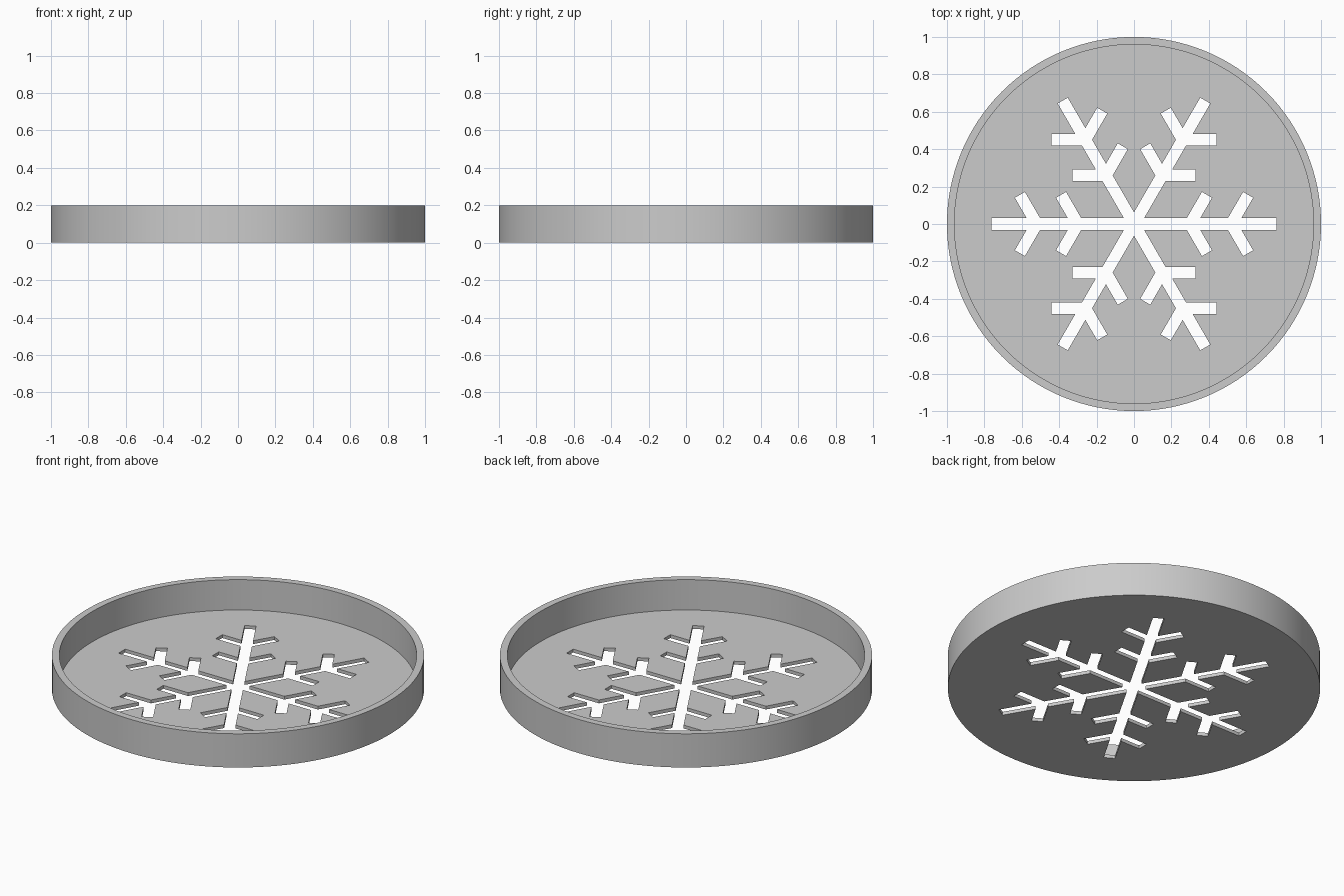
import bpy, bmesh, math
from mathutils import Matrix, Vector

if "Cube" in bpy.data.objects:
    bpy.data.objects.remove(bpy.data.objects["Cube"], do_unlink=True)

SEGMENTS = 128
HEIGHT, FLOOR, INNER = 0.2, 0.02, 0.96
ARM, HALF = 0.762, 0.031            # snowflake arm length and half width
BRANCHES, BRANCH = (0.3, 0.52), 0.18  # branch roots along an arm, branch length

grey = bpy.data.materials.new("grey")
grey.use_nodes = True
colour = (0.6, 0.6, 0.6, 1)
grey.diffuse_color = colour
grey.node_tree.nodes["Principled BSDF"].inputs["Base Color"].default_value = colour


def make_object(name, bm):
    bmesh.ops.recalc_face_normals(bm, faces=bm.faces)
    mesh = bpy.data.meshes.new(name)
    bm.to_mesh(mesh)
    bm.free()
    mesh.materials.append(grey)
    obj = bpy.data.objects.new(name, mesh)
    bpy.context.collection.objects.link(obj)
    return obj


def ring(bm, radius, z):
    step = math.tau / SEGMENTS
    return [bm.verts.new((radius * math.cos(i * step), radius * math.sin(i * step), z))
            for i in range(SEGMENTS)]


# Round tray with a thin wall and floor
bm = bmesh.new()
rings = [ring(bm, r, z) for r, z in
         ((1, 0), (1, HEIGHT), (INNER, HEIGHT), (INNER, FLOOR))]
for a, b in zip(rings, rings[1:]):
    for i in range(SEGMENTS):
        j = (i + 1) % SEGMENTS
        bm.faces.new((a[i], a[j], b[j], b[i]))
bm.faces.new(rings[0])
bm.faces.new(rings[-1])
tray = make_object("tray", bm)

# Outline of one snowflake arm: upper half, then mirrored
slope = math.radians(60)
along = Vector((math.cos(slope), math.sin(slope)))
across = Vector((math.sin(slope), -math.cos(slope)))
upper = [Vector((HALF / math.tan(slope / 2), HALF))]
for root in BRANCHES:
    tip = Vector((root, 0)) + along * BRANCH
    foot = root + HALF / math.tan(slope)
    spread = HALF / math.sin(slope)
    upper += [Vector((foot - spread, HALF)), tip - across * HALF,
              tip + across * HALF, Vector((foot + spread, HALF))]
upper.append(Vector((ARM, HALF)))
# The notch between arms is shared, so the lower half leaves it out
arm = [Vector((p.x, -p.y)) for p in upper[1:]] + upper[:0:-1] + upper[:1]

# Snowflake cutter, six arms
bm = bmesh.new()
outline = []
for k in range(6):
    turn = Matrix.Rotation(k * slope, 2)
    for p in arm:
        q = turn @ p
        outline.append(bm.verts.new((q.x, q.y, -0.05)))
face = bm.faces.new(outline)
top = bmesh.ops.extrude_face_region(bm, geom=[face])["geom"]
bmesh.ops.translate(bm, vec=(0, 0, 0.15),
                    verts=[v for v in top if isinstance(v, bmesh.types.BMVert)])
cutter = make_object("snowflake_cutter", bm)
cutter.hide_render = True

# Cut the snowflake through the floor
cut = tray.modifiers.new("snowflake_hole", "BOOLEAN")
cut.operation = "DIFFERENCE"
cut.solver = "EXACT"
cut.object = cutter
bpy.ops.object.select_all(action="DESELECT")
bpy.context.view_layer.objects.active = tray
tray.select_set(True)
bpy.ops.object.modifier_apply(modifier=cut.name)
bpy.data.objects.remove(cutter, do_unlink=True)
bpy.ops.object.shade_smooth_by_angle(angle=math.radians(30))
